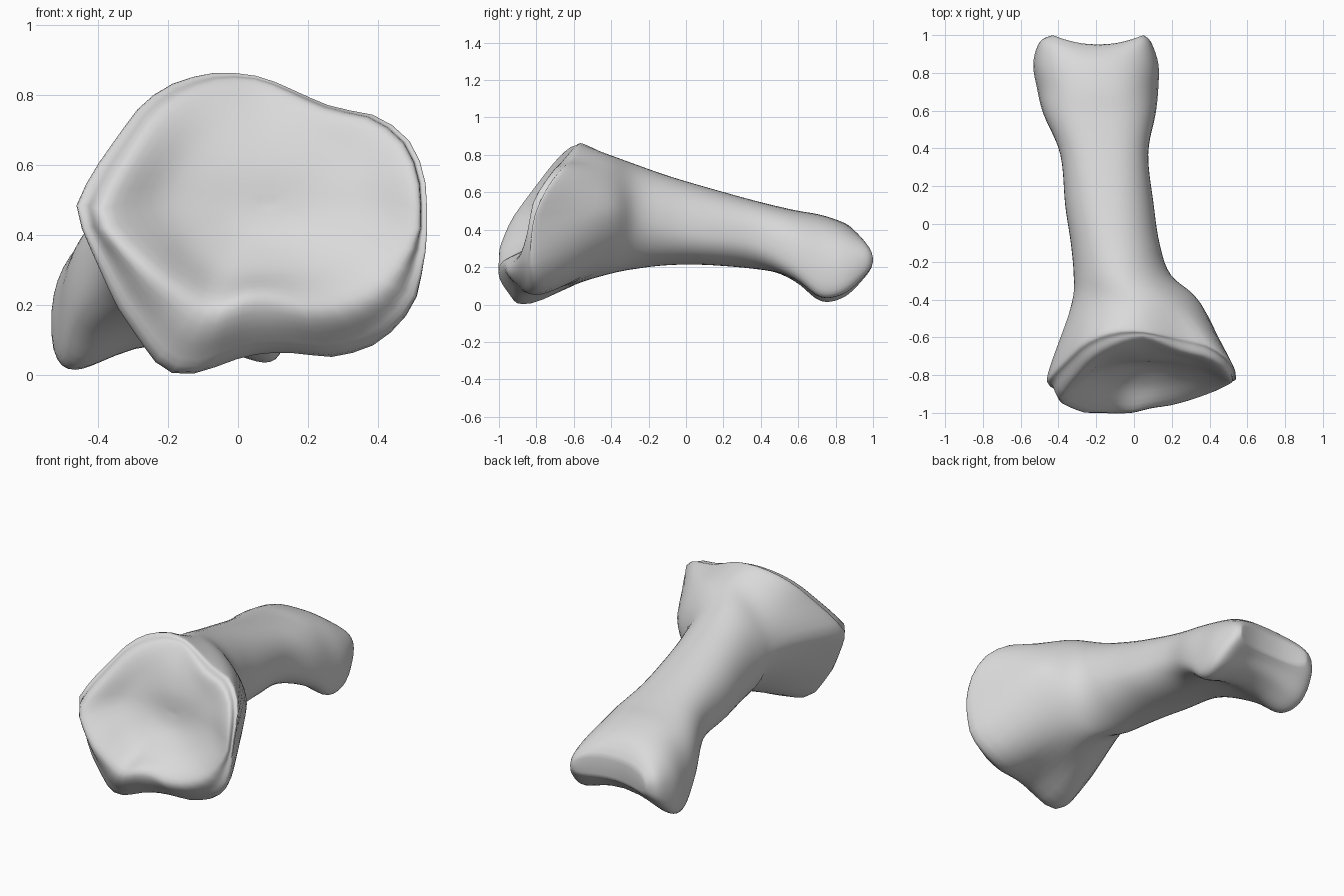
import bpy, bmesh, math
from mathutils import Vector

cube = bpy.data.objects.get("Cube")
if cube:
    bpy.data.objects.remove(cube, do_unlink=True)

SIDES = 48   # points around each ring
STEPS = 5    # interpolated rings between key rings
HUB = Vector((0.05, 0, 0.42))
angles = [2 * math.pi * i / SIDES for i in range(SIDES)]

# Outer edge of the wide joint end: x, z, y
RIM = [(.53, .45, -.79), (.525, .57, -.74), (.49, .66, -.69), (.4, .74, -.62),
       (.27, .76, -.59), (.07, .85, -.555), (-.05, .865, -.545), (-.17, .84, -.565),
       (-.27, .78, -.61), (-.4, .6, -.73), (-.468, .48, -.8), (-.435, .4, -.82),
       (-.35, .2, -.84), (-.22, .01, -.84), (-.15, -.01, -.835), (.02, .055, -.82),
       (.13, .065, -.8), (.28, .05, -.76), (.39, .09, -.75), (.46, .15, -.77),
       (.505, .22, -.785), (.53, .37, -.79)]

# Shaft and far knuckle: y, left x, right x, bottom, top, widest z, squareness, groove
SHAFT = [(-.42, -.33, .355, .16, .805, .5, 1.75, 0),
         (-.27, -.32, .195, .19, .75, .46, 1.9, 0),
         (-.1, -.335, .135, .21, .69, .42, 2.1, 0),
         (.1, -.365, .105, .212, .63, .38, 2.2, 0),
         (.37, -.39, .075, .19, .555, .35, 2.4, 0),
         (.58, -.48, .115, .095, .505, .26, 3, .06),
         (.72, -.515, .13, -.005, .48, .19, 3.6, .1),
         (.85, -.535, .13, .025, .435, .18, 3.6, .09),
         (.94, -.5, .09, .12, .38, .22, 3, .05),
         (.975, -.43, .05, .18, .325, .24, 3, .02)]


def rim_ring():
    """Resample the outer edge at even angles about the hub."""
    def turn(p):
        return math.atan2(p.z - HUB.z, p.x - HUB.x) % (2 * math.pi)
    pts = sorted((Vector((x, y, z)) for x, z, y in RIM), key=turn)
    ring = []
    for t in angles:
        after = next((i for i, p in enumerate(pts) if turn(p) > t), 0)
        a, b = pts[after - 1], pts[after]
        span = (turn(b) - turn(a)) % (2 * math.pi)
        ring.append(a.lerp(b, ((t - turn(a)) % (2 * math.pi)) / span))
    return ring


def lip_point(x, z):
    """Point on the slanted socket opening, steeper on the right side."""
    dx = x - HUB.x
    y = -.6 - .62 * (.84 - z) + .22 * min(0, dx)
    y += max(0, dx) * max(-.1, .46 - z)
    return Vector((x, max(y, -1 + .4 * max(0, -.27 - x)), z))


def lip_ring(rim):
    """Raised lip around the socket, set further in at the bottom and left."""
    ring = []
    for t, p in zip(angles, rim):
        s = .95 - .4 * max(0, -math.sin(t)) - .1 * max(0, -math.cos(t))
        ring.append(lip_point(HUB.x + (p.x - HUB.x) * s, HUB.z + (p.z - HUB.z) * s))
    return ring


def socket_ring(lip, f):
    """Dished ring, rounder and deeper towards the middle."""
    pit = Vector((.08, -.73, .5))
    ring = []
    for t, p in zip(angles, lip):
        x, z = pit.x + .4 * math.cos(t), pit.z + .3 * math.sin(t)
        oval = Vector((x, -.6 - .62 * (.84 - z), z))
        d = oval.lerp(p, f * f) - pit
        ring.append(pit + Vector((d.x * f, d.y * f * f, d.z * f)))
    return ring


def edge_ring(lip, rim):
    """Rounded shoulder between lip and rim, fuller underneath."""
    ring = []
    for t, a, b in zip(angles, lip, rim):
        low = max(0, -math.sin(t))
        m = a.lerp(b, .6)
        swell = .012 + .03 * low
        ring.append(m + Vector(((m.x - HUB.x) * swell, -.005 - .05 * low,
                                (m.z - HUB.z) * swell)))
    return ring


def shaft_ring(y, left, right, bottom, top, mid, square, groove):
    ring = []
    for t in angles:
        c, s = math.cos(t), math.sin(t)
        n = min(square, 2.6) if s > 0 else square
        u = math.copysign(abs(c) ** (2 / n), c)
        v = math.copysign(abs(s) ** (2 / n), s)
        x = (left + right) / 2 + (right - left) / 2 * u * (1 - groove * max(v, 0))
        z = mid + v * (top - mid if v > 0 else mid - bottom)
        z += groove * max(0, -v) * (1 + .15 * u - 1.5 * u * u)
        saddle = .05 * (u * u - .5) if y > .9 else 0
        ring.append(Vector((x, y + saddle, z)))
    return ring


def spline(a, b, c, d, t):
    return (b * 2 + (c - a) * t + (a * 2 - b * 5 + c * 4 - d) * t * t
            + (b * 3 - a - c * 3 + d) * t ** 3) / 2


# Key rings: socket, lip, rounded edge, rim, shaft, knuckle
rim = rim_ring()
lip = lip_ring(rim)
keys = [socket_ring(lip, f) for f in (.04, .35, .7)]
keys += [lip, edge_ring(lip, rim), rim]
keys += [shaft_ring(*row) for row in SHAFT]

# Smooth loft through the key rings
rings = []
last = len(keys) - 1
for k in range(last):
    a, b, c, d = (keys[min(max(k + o, 0), last)] for o in (-1, 0, 1, 2))
    for j in range(STEPS):
        rings.append([spline(*q, j / STEPS) for q in zip(a, b, c, d)])
rings.append(keys[-1])

bm = bmesh.new()
loops = [[bm.verts.new((p.x, p.y, max(p.z, 0))) for p in ring] for ring in rings]
for a, b in zip(loops, loops[1:]):
    for i in range(SIDES):
        j = (i + 1) % SIDES
        bm.faces.new((a[i], a[j], b[j], b[i]))

# Close the socket with one small face and the knuckle with strips across
bm.faces.new(loops[0])
end = loops[-1]
for i in range(SIDES // 2):
    quad = [end[i], end[i + 1], end[SIDES - i - 1], end[(SIDES - i) % SIDES]]
    quad = list(dict.fromkeys(quad))
    if len(quad) > 2:
        bm.faces.new(quad)

# Even out the seams of the loft a little
bmesh.ops.smooth_vert(bm, verts=bm.verts, factor=.5, use_axis_x=True,
                      use_axis_y=True, use_axis_z=True)
bmesh.ops.recalc_face_normals(bm, faces=bm.faces)
for f in bm.faces:
    f.smooth = True

mesh = bpy.data.meshes.new("bone")
bm.to_mesh(mesh)
bm.free()
bone = bpy.data.objects.new("bone", mesh)
bpy.context.collection.objects.link(bone)

grey = bpy.data.materials.new("bone grey")
grey.use_nodes = True
colour = (.7, .7, .7, 1)
grey.diffuse_color = colour
grey.node_tree.nodes["Principled BSDF"].inputs["Base Color"].default_value = colour
mesh.materials.append(grey)
